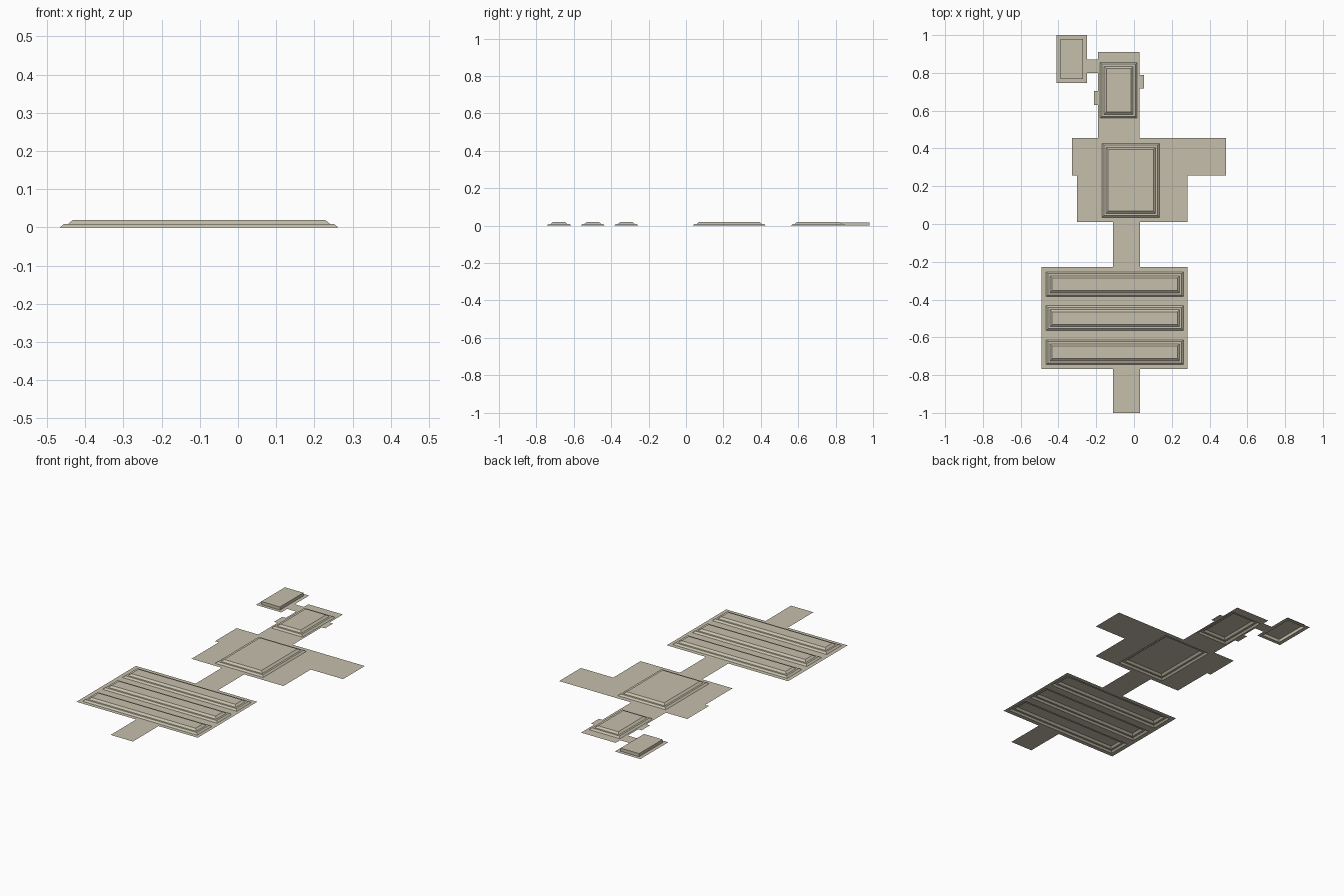
import bpy, bmesh

if "Cube" in bpy.data.objects:
    bpy.data.objects.remove(bpy.data.objects["Cube"])

stone = bpy.data.materials.new("warm beige plaster")
stone.diffuse_color = (0.56, 0.52, 0.41, 1)
stone.use_nodes = True
stone.node_tree.nodes["Principled BSDF"].inputs["Base Color"].default_value = stone.diffuse_color


def finish(bm, name):
    me = bpy.data.meshes.new(name)
    bm.to_mesh(me)
    bm.free()
    me.materials.append(stone)
    ob = bpy.data.objects.new(name, me)
    bpy.context.collection.objects.link(ob)
    return ob


# Flat sheet: union of room rectangles (x0, x1, y0, y1)
ROOMS = [
    (-0.41, -0.248, 0.747, 1.0),     # small side room
    (-0.248, -0.19, 0.80, 0.87),     # its link
    (-0.19, 0.03, 0.455, 0.91),      # upper room
    (0.03, 0.052, 0.717, 0.79),      # right alcove
    (-0.212, -0.19, 0.63, 0.705),    # left alcove
    (-0.327, 0.488, 0.258, 0.455),   # middle room with wings
    (-0.303, 0.282, 0.01, 0.258),    # middle room
    (-0.11, 0.032, -0.228, 0.01),    # upper corridor
    (-0.49, 0.282, -0.768, -0.228),  # large hall
    (-0.11, 0.032, -1.0, -0.768),    # lower corridor
]

# Raised panels, hollow underneath
STEPPED = [("hall_coffer_%d" % (i + 1), (-0.466, 0.262, y, y + 0.132))
           for i, y in enumerate((-0.745, -0.564, -0.385))]
STEPPED += [("middle_coffer", (-0.17, 0.135, 0.035, 0.427)),
            ("upper_coffer", (-0.179, 0.017, 0.56, 0.856))]
PLAIN = ("side_room_coffer", (-0.388, -0.27, 0.767, 0.98))
STEP_PROFILE = [(0, 0), (0.010, 0.009), (0.021, 0.009), (0.033, 0.019)]
PLAIN_PROFILE = [(0, 0), (0, 0.018)]


def build_sheet():
    holes = [r for _, r in STEPPED] + [PLAIN[1]]
    xs = sorted({v for r in ROOMS + holes for v in r[:2]})
    ys = sorted({v for r in ROOMS + holes for v in r[2:]})

    def inside(x, y, rects):
        return any(a < x < b and c < y < d for a, b, c, d in rects)

    bm = bmesh.new()
    for x0, x1 in zip(xs, xs[1:]):
        for y0, y1 in zip(ys, ys[1:]):
            cx, cy = (x0 + x1) / 2, (y0 + y1) / 2
            if inside(cx, cy, ROOMS) and not inside(cx, cy, holes):
                bm.faces.new([bm.verts.new((x, y, 0)) for x, y in
                              ((x0, y0), (x1, y0), (x1, y1), (x0, y1))])
    bmesh.ops.remove_doubles(bm, verts=bm.verts, dist=1e-5)
    finish(bm, "ceiling_sheet")


def build_coffer(name, rect, profile):
    # Rectangular rings stepping inward and upward, capped on top
    a, b, c, d = rect
    bm = bmesh.new()
    prev = None
    for i, z in profile:
        ring = [bm.verts.new((x, y, z)) for x, y in
                ((a + i, c + i), (b - i, c + i), (b - i, d - i), (a + i, d - i))]
        if prev:
            for k in range(4):
                n = (k + 1) % 4
                bm.faces.new((prev[k], prev[n], ring[n], ring[k]))
        prev = ring
    bm.faces.new(prev)
    finish(bm, name)


build_sheet()
for name, rect in STEPPED:
    build_coffer(name, rect, STEP_PROFILE)
build_coffer(*PLAIN, PLAIN_PROFILE)
